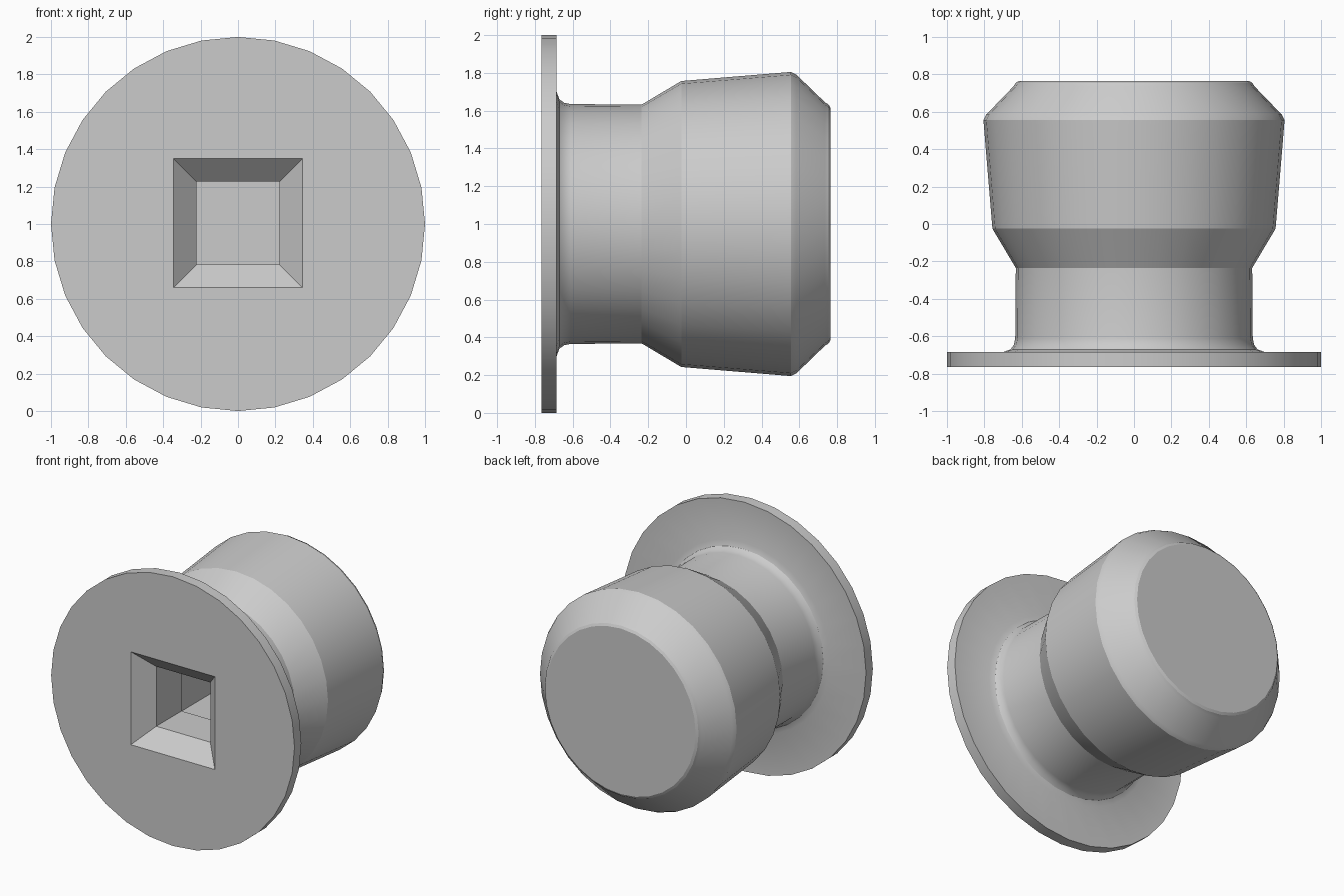
import bpy
import bmesh
import math

SIDES = 32
CENTRE_Z = 1.0

cube = bpy.data.objects.get("Cube")
if cube:
    bpy.data.objects.remove(cube, do_unlink=True)

grey = bpy.data.materials.new("light grey")
grey.use_nodes = True
colour = (0.6, 0.6, 0.6, 1)
grey.diffuse_color = colour
grey.node_tree.nodes["Principled BSDF"].inputs["Base Color"].default_value = colour


def loft(name, sections, sides, turn=0.0):
    """Join rings given as (radius, y) along the y axis and cap both ends."""
    bm = bmesh.new()
    rings = []
    for radius, y in sections:
        ring = []
        for i in range(sides):
            a = turn + math.tau * i / sides
            ring.append(bm.verts.new((radius * math.cos(a), y,
                                      CENTRE_Z + radius * math.sin(a))))
        rings.append(ring)
    for low, high in zip(rings, rings[1:]):
        for i in range(sides):
            j = (i + 1) % sides
            bm.faces.new((low[i], low[j], high[j], high[i]))
    bm.faces.new(rings[0])
    bm.faces.new(rings[-1])
    bmesh.ops.recalc_face_normals(bm, faces=bm.faces)
    mesh = bpy.data.meshes.new(name)
    bm.to_mesh(mesh)
    bm.free()
    mesh.materials.append(grey)
    obj = bpy.data.objects.new(name, mesh)
    bpy.context.collection.objects.link(obj)
    return obj


# Round plug: flange, filleted neck, flared shoulder and chamfered end
plug = loft("flanged_plug", [
    (1.0, -0.765), (1.0, -0.685),
    (0.70, -0.685), (0.66, -0.67), (0.642, -0.645), (0.635, -0.61),
    (0.632, -0.235), (0.757, -0.025),
    (0.803, 0.53), (0.805, 0.555), (0.79, 0.585),
    (0.645, 0.735), (0.632, 0.755), (0.615, 0.765),
], SIDES)

# Square socket with a wide chamfered mouth and a slightly wider deep end
diag = math.sqrt(2)
socket = loft("socket_cutter", [
    (0.365 * diag, -0.785), (0.222 * diag, -0.642),
    (0.222 * diag, -0.345), (0.23 * diag, -0.345), (0.23 * diag, 0.35),
], 4, math.pi / 4)
socket.location.z = 0.005
socket.hide_render = True

cut = plug.modifiers.new("socket", 'BOOLEAN')
cut.operation = 'DIFFERENCE'
cut.solver = 'EXACT'
cut.object = socket

bpy.ops.object.select_all(action='DESELECT')
plug.select_set(True)
bpy.context.view_layer.objects.active = plug
bpy.ops.object.modifier_apply(modifier=cut.name)
bpy.data.objects.remove(socket, do_unlink=True)
bpy.ops.object.shade_smooth_by_angle(angle=math.radians(25))
